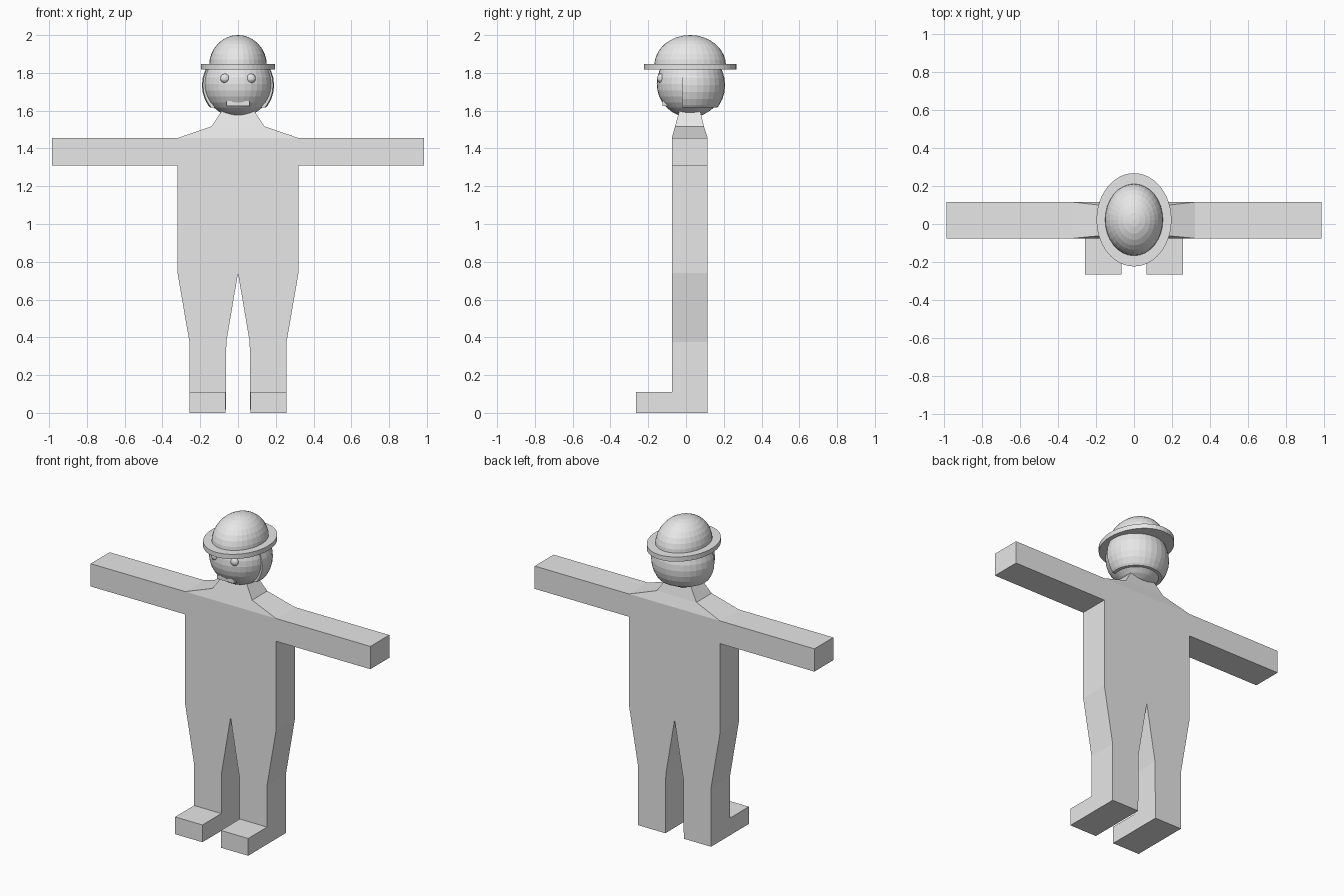
import bpy, bmesh
from mathutils import Matrix, Vector

if "Cube" in bpy.data.objects:
    bpy.data.objects.remove(bpy.data.objects["Cube"])

grey = bpy.data.materials.new("light grey")
grey.diffuse_color = (0.8, 0.8, 0.8, 1)
grey.use_nodes = True
grey.node_tree.nodes["Principled BSDF"].inputs["Base Color"].default_value = grey.diffuse_color

BACK, FRONT = 0.115, -0.075      # body thickness in y
CY = 0.022                       # head and hat centre in y


def finish(bm, name):
    bmesh.ops.recalc_face_normals(bm, faces=bm.faces)
    mesh = bpy.data.meshes.new(name)
    bm.to_mesh(mesh)
    bm.free()
    mesh.materials.append(grey)
    obj = bpy.data.objects.new(name, mesh)
    bpy.context.collection.objects.link(obj)
    return obj


def box(name, x, y, z):
    bm = bmesh.new()
    lo, hi = Vector((x[0], y[0], z[0])), Vector((x[1], y[1], z[1]))
    mat = Matrix.Translation((lo + hi) / 2) @ Matrix.Diagonal((*(hi - lo), 1))
    bmesh.ops.create_cube(bm, size=1, matrix=mat)
    return finish(bm, name)


def ellipsoid(name, centre, radii, cuts=(), seg=32, rings=16):
    """Ellipsoid; each cut (point, normal) keeps the side the normal faces."""
    bm = bmesh.new()
    mat = Matrix.Translation(centre) @ Matrix.Diagonal((*radii, 1))
    bmesh.ops.create_uvsphere(bm, u_segments=seg, v_segments=rings, radius=1, matrix=mat)
    for co, no in cuts:
        geom = bm.verts[:] + bm.edges[:] + bm.faces[:]
        cut = bmesh.ops.bisect_plane(bm, geom=geom, plane_co=co, plane_no=no, clear_inner=True)
        edges = [e for e in cut["geom_cut"] if isinstance(e, bmesh.types.BMEdge)]
        bmesh.ops.contextual_create(bm, geom=edges)
    return finish(bm, name)


# Body, arms and legs: one mirrored outline extruded through the thickness
half = [(0, 0.74), (0.062, 0.375), (0.065, 0), (0.257, 0), (0.257, 0.375), (0.32, 0.74),
        (0.32, 1.31), (0.985, 1.31), (0.985, 1.455), (0.32, 1.455)]
outline = half + [(-x, z) for x, z in reversed(half[1:])]
bm = bmesh.new()
face = bm.faces.new([bm.verts.new((x, FRONT, z)) for x, z in outline])
new = bmesh.ops.extrude_face_region(bm, geom=[face])["geom"]
bmesh.ops.translate(bm, vec=(0, BACK - FRONT, 0),
                    verts=[v for v in new if isinstance(v, bmesh.types.BMVert)])
# Open the top where the shoulders join on
top = [f for f in bm.faces if all(v.co.z > 1.45 and abs(v.co.x) < 0.33 for v in f.verts)]
bmesh.ops.delete(bm, geom=top, context='FACES_ONLY')

# Shoulders and neck: tapering rectangular sections
sections = [(0.32, FRONT, BACK, 1.455), (0.14, -0.058, 0.095, 1.517), (0.085, -0.035, 0.075, 1.60)]
prev = None
for w, y0, y1, z in sections:
    ring = [bm.verts.new(p) for p in ((-w, y0, z), (w, y0, z), (w, y1, z), (-w, y1, z))]
    if prev:
        for i in range(4):
            j = (i + 1) % 4
            bm.faces.new((prev[i], prev[j], ring[j], ring[i]))
    prev = ring
bm.faces.new(prev)
bmesh.ops.remove_doubles(bm, verts=bm.verts, dist=0.0005)
finish(bm, "body")

# Feet and eyes
for side, s in (("left", 1), ("right", -1)):
    xs = sorted((s * 0.065, s * 0.257))
    box(side + "_foot", xs, (-0.265, FRONT), (0, 0.11))
    ellipsoid(side + "_eye", (s * 0.069, -0.133, 1.771), (0.025, 0.02, 0.025), seg=16, rings=8)

# Head with a mouth set into the face
ellipsoid("head", (0, CY, 1.742), (0.182, 0.177, 0.177))
box("mouth", (-0.06, 0.06), (-0.124, -0.08), (1.625, 1.65))

# Hair: shell over the back of the head
ellipsoid("hair", (0, CY, 1.735), (0.191, 0.185, 0.19),
          cuts=[((0, -0.02, 0), (0, 1, 0)), ((0, 0, 1.618), (0, 0, 1)), ((0, 0, 1.83), (0, 0, -1))])

# Hat: dome and oval brim
ellipsoid("hat_dome", (0, CY, 1.838), (0.153, 0.19, 0.162), cuts=[((0, 0, 1.835), (0, 0, 1))])
bm = bmesh.new()
bmesh.ops.create_cone(bm, cap_ends=True, segments=48, radius1=1, radius2=1, depth=1,
                      matrix=Matrix.Translation((0, CY, 1.833)) @ Matrix.Diagonal((0.197, 0.245, 0.03, 1)))
finish(bm, "hat_brim")
